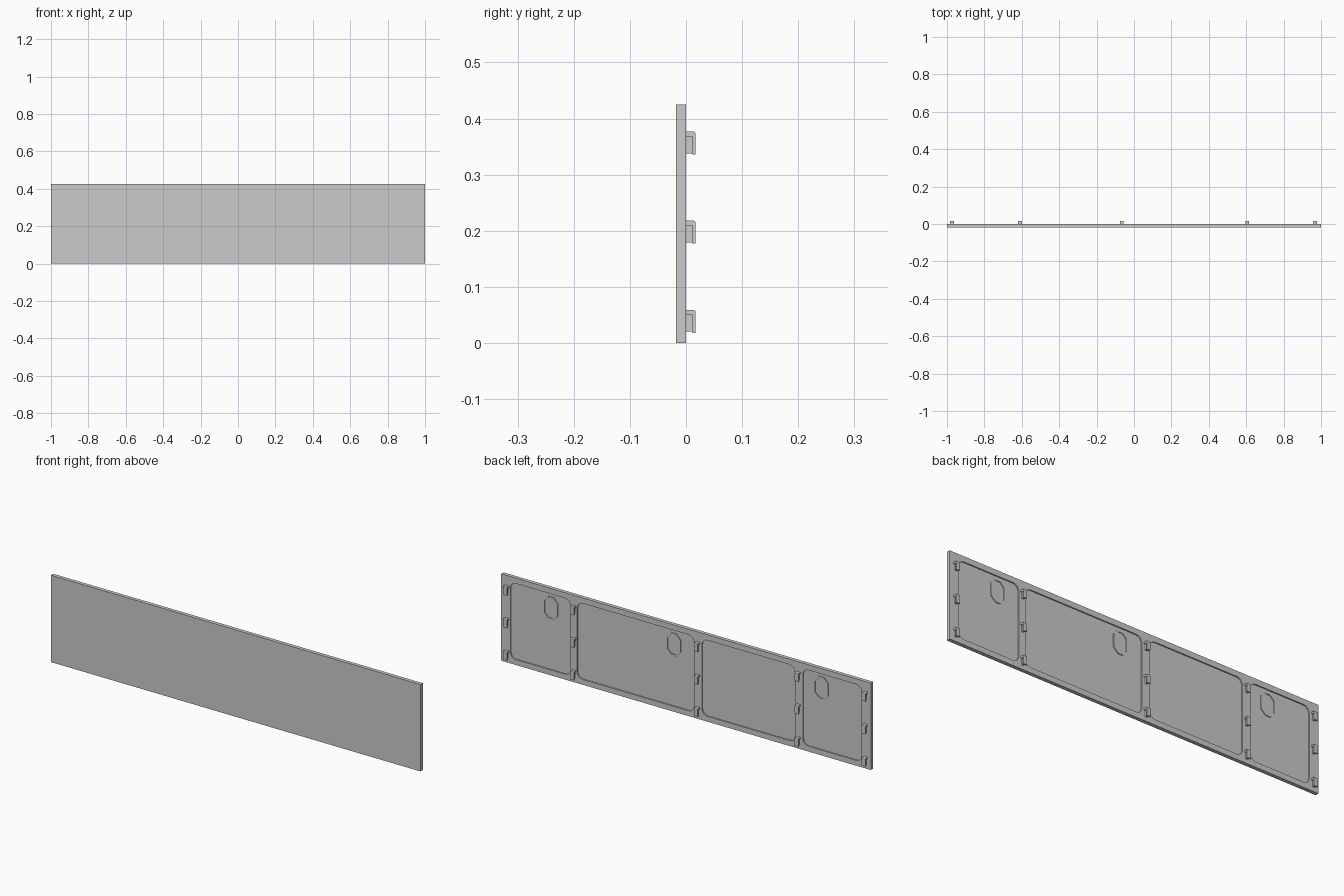
import bpy, bmesh, math

if "Cube" in bpy.data.objects:
    bpy.data.objects.remove(bpy.data.objects["Cube"])

L, H = 2.0, 0.425           # board length and height
FRONT, BACK = -0.018, 0.0   # board faces in y
DEPTH = 0.006               # pocket depth


def prism(name, pts, a, b, axis='y'):
    """Extrude a 2D outline from a to b along y (points x,z) or x (points y,z)."""
    put = (lambda p, d: (p[0], d, p[1])) if axis == 'y' else (lambda p, d: (d, p[0], p[1]))
    bm = bmesh.new()
    lo = [bm.verts.new(put(p, a)) for p in pts]
    hi = [bm.verts.new(put(p, b)) for p in pts]
    bm.faces.new(lo)
    bm.faces.new(hi[::-1])
    n = len(pts)
    for i in range(n):
        bm.faces.new((lo[i], hi[i], hi[(i + 1) % n], lo[(i + 1) % n]))
    bmesh.ops.recalc_face_normals(bm, faces=bm.faces)
    me = bpy.data.meshes.new(name)
    bm.to_mesh(me)
    bm.free()
    ob = bpy.data.objects.new(name, me)
    bpy.context.collection.objects.link(ob)
    return ob


def rounded(x0, x1, z0, z1, r, seg):
    """Rectangle outline with corners rounded by seg steps (1 = chamfer)."""
    pts = []
    for cx, cz, start in ((x1 - r, z1 - r, 0), (x0 + r, z1 - r, 90),
                          (x0 + r, z0 + r, 180), (x1 - r, z0 + r, 270)):
        for k in range(seg + 1):
            t = math.radians(start + 90 * k / seg)
            pts.append((cx + r * math.cos(t), cz + r * math.sin(t)))
    return pts


def cut(target, cutter):
    mod = target.modifiers.new("cut", 'BOOLEAN')
    mod.operation, mod.solver, mod.object = 'DIFFERENCE', 'EXACT', cutter
    bpy.context.view_layer.objects.active = target
    bpy.ops.object.modifier_apply(modifier=mod.name)
    bpy.data.objects.remove(cutter)


# Flat board
board = prism("board", [(-L/2, 0), (L/2, 0), (L/2, H), (-L/2, H)], FRONT, BACK)

# Four shallow rounded pockets in the back
for x0, x1 in ((-0.951, -0.632), (-0.589, -0.086), (-0.043, 0.589), (0.625, 0.951)):
    cut(board, prism("pocket", rounded(x0, x1, 0.026, 0.398, 0.03, 4), -DEPTH, 0.02))

# Raised plain octagonal rims inside three pockets
for i, x in enumerate((-0.73, 0.07, 0.735)):
    z, w, h, t = 0.327, 0.038, 0.055, 0.006
    rim = prism(f"octagon_rim_{i}", rounded(x-w, x+w, z-h, z+h, 0.024, 1),
                -DEPTH - 0.002, -0.002)
    cut(rim, prism("rim_hole", rounded(x-w+t, x+w-t, z-h+t, z+h-t, 0.021, 1), -0.03, 0.03))

# Mounting hooks: roof and lip profile, stiffened by a thin web
out, hw = 0.017, 0.010
for i, x in enumerate((-0.973, -0.61, -0.065, 0.605, 0.968)):
    for j, z in enumerate((0.018, 0.177, 0.336)):
        top = z + 0.041
        hook = [(-0.001, top), (out - 0.004, top), (out - 0.001, top - 0.001),
                (out, top - 0.004), (out, z), (0.012, z),
                (0.012, top - 0.009), (-0.001, top - 0.009)]
        prism(f"hook_{i}_{j}", hook, x - hw, x + hw, 'x')
        web = [(-0.001, z + 0.002), (0.013, z + 0.002),
               (0.013, top - 0.008), (-0.001, top - 0.008)]
        prism(f"hook_web_{i}_{j}", web, x - 0.004, x + 0.004, 'x')
